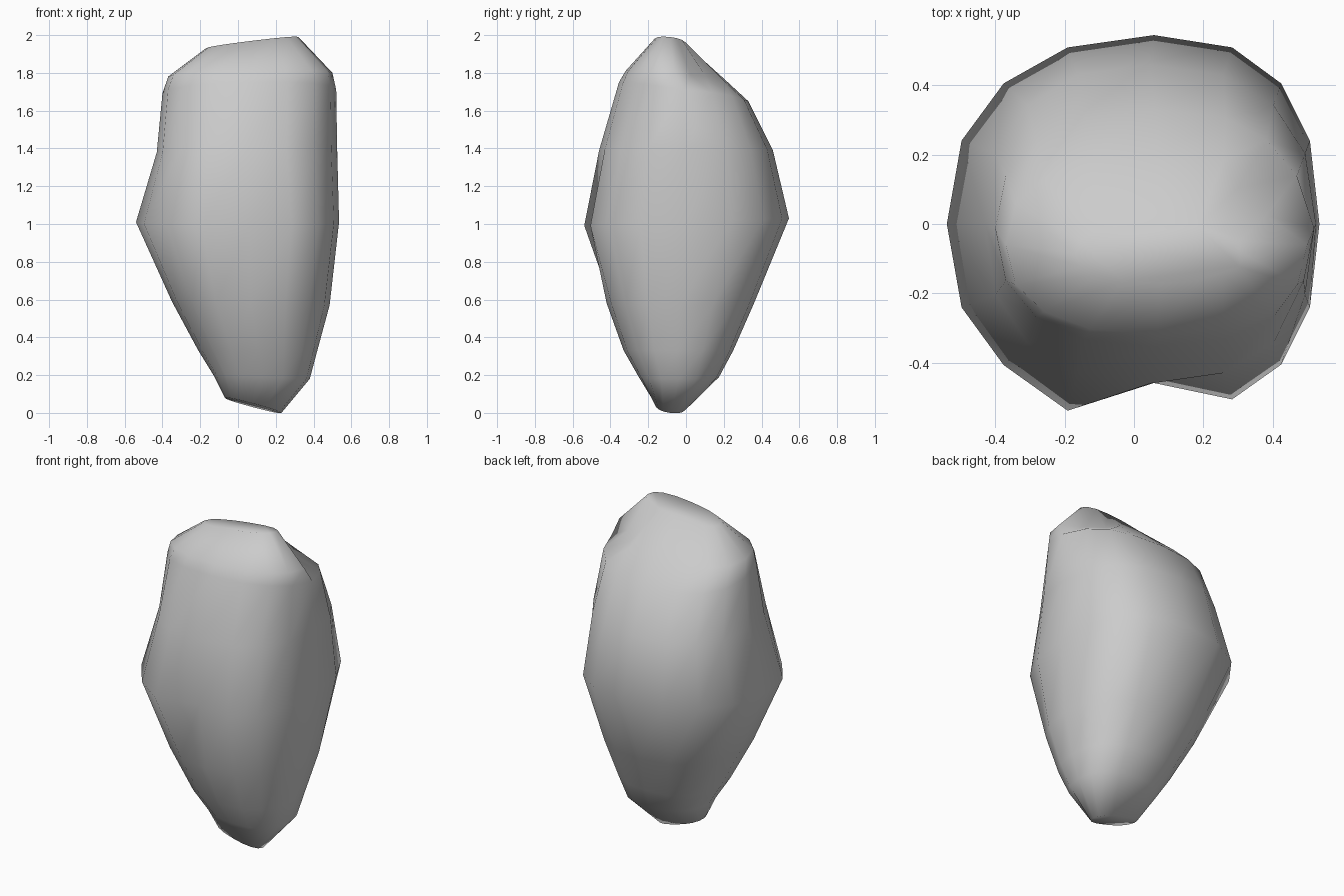
import bpy, bmesh, math

if "Cube" in bpy.data.objects:
    bpy.data.objects.remove(bpy.data.objects["Cube"])

SIDES = 16
# rings: z, x min, x max, y min, y max, z tilt along x, z tilt along y
RINGS = [
    (0.04, -0.07, 0.23, -0.165, 0.00, -0.04, -0.01),
    (0.19, -0.13, 0.38, -0.25, 0.175, -0.01, 0.00),
    (0.33, -0.21, 0.42, -0.33, 0.25, 0.00, 0.00),
    (0.58, -0.35, 0.485, -0.42, 0.36, -0.01, 0.00),
    (1.01, -0.54, 0.535, -0.545, 0.545, 0.00, 0.02),
    (1.39, -0.43, 0.525, -0.46, 0.46, 0.01, 0.00),
    (1.70, -0.40, 0.52, -0.355, 0.33, 0.01, -0.05),
    (1.79, -0.37, 0.50, -0.32, 0.20, 0.01, -0.02),
    (1.96, -0.17, 0.32, -0.17, 0.00, 0.03, -0.01),
]


def soft(v, power=2 / 2.35):
    return math.copysign(abs(v) ** power, v)


# rock: squarish rings lofted from foot to crown
bm = bmesh.new()
loops = []
for z, x0, x1, y0, y1, tx, ty in RINGS:
    loop = []
    for i in range(SIDES):
        a = 2 * math.pi * i / SIDES
        u, v = soft(math.cos(a)), soft(math.sin(a))
        x = (x0 + x1) / 2 + u * (x1 - x0) / 2
        y = (y0 + y1) / 2 + v * (y1 - y0) / 2
        zz = z + tx * u + ty * v
        if 0.9 < z < 1.2:
            x += 0.06 * (1 - u * u)
            # shallow groove down the front, fuller to its left
            if v < 0:
                y *= 1 - 0.16 * math.exp(-((x - 0.07) / 0.12) ** 2)
                y -= 0.03 * math.exp(-((x + 0.2) / 0.1) ** 2)
        # small shoulder on the back right, with a notch above it
        if 1.6 < z < 1.75 and i in (1, 2):
            x -= 0.02
            zz += 0.01
        if 1.75 < z < 1.9 and i in (1, 2):
            x -= 0.09
            y -= 0.03
        loop.append(bm.verts.new((x, y, zz)))
    loops.append(loop)

for lo, hi in zip(loops, loops[1:]):
    for i in range(SIDES):
        j = (i + 1) % SIDES
        bm.faces.new((lo[i], lo[j], hi[j], hi[i]))
bm.faces.new(loops[0][::-1])
bm.faces.new(loops[-1])
bmesh.ops.recalc_face_normals(bm, faces=bm.faces)
for f in bm.faces:
    f.smooth = True

mesh = bpy.data.meshes.new("rock")
bm.to_mesh(mesh)
bm.free()
rock = bpy.data.objects.new("rock", mesh)
bpy.context.collection.objects.link(rock)
